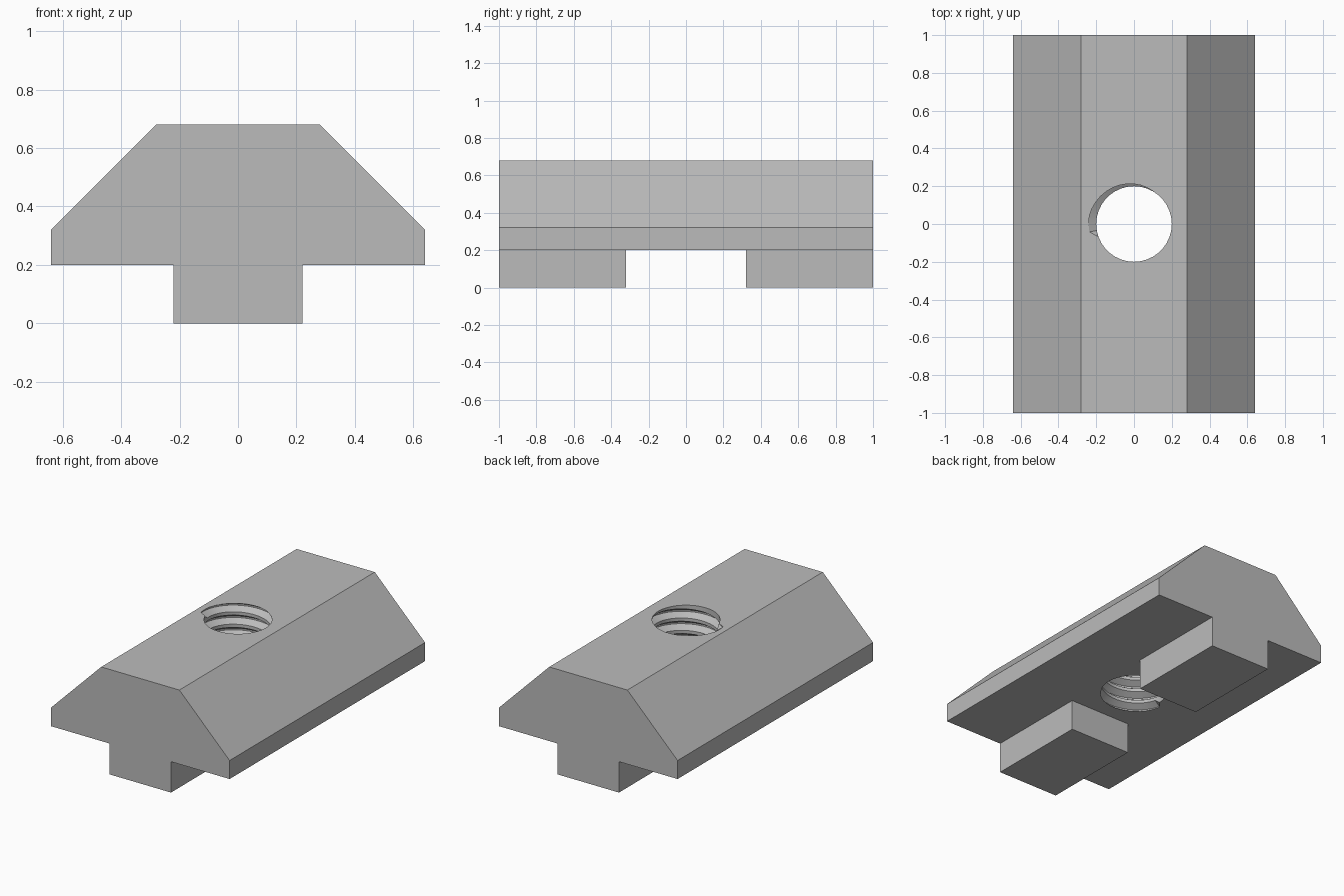
import bpy, bmesh
from math import pi, sin, cos, radians

if "Cube" in bpy.data.objects:
    bpy.data.objects.remove(bpy.data.objects["Cube"], do_unlink=True)

BASE, TOP = 0.20, 0.68        # underside of the wings, top face
MINOR, MAJOR = 0.20, 0.24     # thread radii
TURNS = 6
PITCH = (TOP - BASE) / TURNS

grey = bpy.data.materials.new("steel_grey")
grey.use_nodes = True
colour = (0.5, 0.5, 0.5, 1)
grey.diffuse_color = colour
grey.node_tree.nodes["Principled BSDF"].inputs["Base Color"].default_value = colour


def make_object(name, bm):
    bmesh.ops.recalc_face_normals(bm, faces=bm.faces[:])
    mesh = bpy.data.meshes.new(name)
    bm.to_mesh(mesh)
    bm.free()
    mesh.materials.append(grey)
    obj = bpy.data.objects.new(name, mesh)
    bpy.context.collection.objects.link(obj)
    return obj


def nut_body():
    """Bevelled bar with two feet pulled down from its underside."""
    half = [(0.22, BASE), (0.64, BASE), (0.64, 0.32), (0.28, TOP)]
    outline = half + [(-x, z) for x, z in reversed(half)]
    bm = bmesh.new()
    end = bm.faces.new([bm.verts.new((x, -1, z)) for x, z in outline])
    bar = bmesh.ops.extrude_face_region(bm, geom=[end], use_keep_orig=True)
    moved = [g for g in bar["geom"] if isinstance(g, bmesh.types.BMVert)]
    bmesh.ops.translate(bm, verts=moved, vec=(0, 2, 0))
    bmesh.ops.recalc_face_normals(bm, faces=bm.faces[:])
    for y in (-0.32, 0.32):
        bmesh.ops.bisect_plane(bm, geom=bm.verts[:] + bm.edges[:] + bm.faces[:],
                               plane_co=(0, y, 0), plane_no=(0, 1, 0))
    feet = [f for f in bm.faces if f.normal.z < -0.9
            and abs(f.calc_center_median().x) < 0.1
            and abs(f.calc_center_median().y) > 0.4]
    for foot in bmesh.ops.extrude_discrete_faces(bm, faces=feet)["faces"]:
        bmesh.ops.translate(bm, verts=foot.verts[:], vec=(0, 0, -BASE))
    bmesh.ops.remove_doubles(bm, verts=bm.verts[:], dist=1e-5)
    bmesh.ops.dissolve_limit(bm, angle_limit=radians(1),
                             verts=bm.verts[:], edges=bm.edges[:])
    return make_object("slot_nut", bm)


def thread_cutter():
    """Helical sheet around the bore, trimmed and capped to a solid."""
    steps = 36
    groove = [(-0.5, 0), (-0.37, 0), (-0.06, 1), (0.06, 1), (0.37, 0), (0.5, 0)]
    start = radians(190)
    bm = bmesh.new()
    columns = []
    for i in range(-2 * steps, (TURNS + 2) * steps + 1):
        a = start + 2 * pi * i / steps
        depth = MAJOR - MINOR if 0 <= i <= TURNS * steps else 0
        column = []
        for dz, k in groove:
            r = MINOR + depth * k
            z = BASE + PITCH * (i / steps + dz)
            column.append(bm.verts.new((r * cos(a), r * sin(a), z)))
        columns.append(column)
    for a, b in zip(columns, columns[1:]):
        for j in range(len(groove) - 1):
            bm.faces.new((a[j], b[j], b[j + 1], a[j + 1]))
    bmesh.ops.remove_doubles(bm, verts=bm.verts[:], dist=1e-5)
    for z, side in ((BASE - 0.07, -1), (TOP + 0.07, 1)):
        cut = bmesh.ops.bisect_plane(
            bm, geom=bm.verts[:] + bm.edges[:] + bm.faces[:],
            plane_co=(0, 0, z), plane_no=(0, 0, side), clear_outer=True)
        rim = [g for g in cut["geom_cut"] if isinstance(g, bmesh.types.BMEdge)]
        bmesh.ops.holes_fill(bm, edges=rim, sides=0)
    bmesh.ops.triangulate(bm, faces=[f for f in bm.faces if len(f.verts) == 4])
    return make_object("thread_cutter", bm)


# Cut the threaded bore through the body
nut = nut_body()
cutter = thread_cutter()
cutter.hide_render = True
bore = nut.modifiers.new("threaded_bore", 'BOOLEAN')
bore.operation = 'DIFFERENCE'
bore.solver = 'EXACT'
bore.object = cutter
bpy.context.view_layer.objects.active = nut
nut.select_set(True)
bpy.ops.object.modifier_apply(modifier=bore.name)
bpy.data.objects.remove(cutter, do_unlink=True)

# Smooth bore walls, keep machined edges crisp
bpy.ops.object.select_all(action='DESELECT')
nut.select_set(True)
bpy.ops.object.shade_smooth_by_angle(angle=radians(25))
